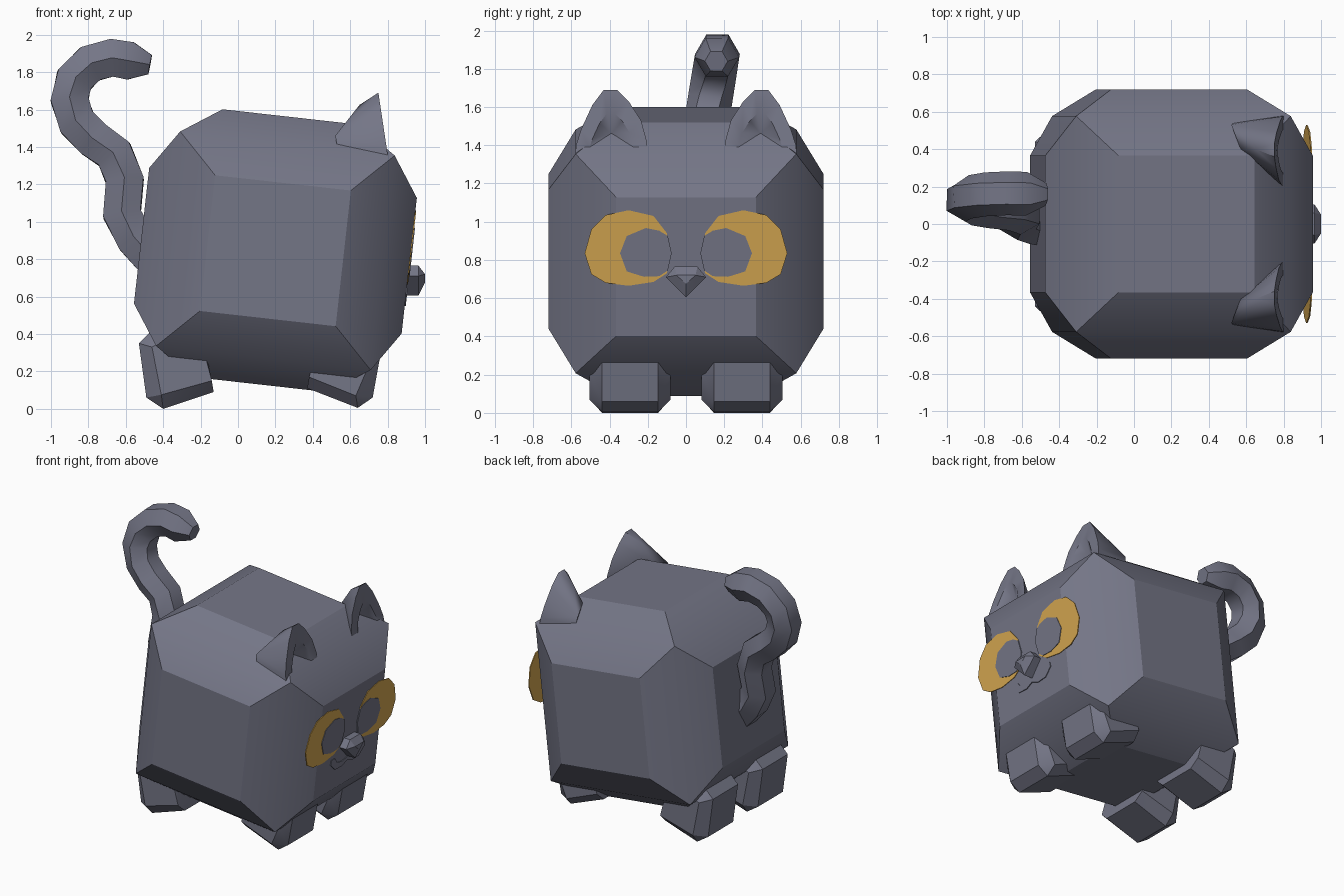
import bpy, bmesh, math
from mathutils import Vector, Matrix

if "Cube" in bpy.data.objects:
    bpy.data.objects.remove(bpy.data.objects["Cube"])


def material(name, rgb):
    m = bpy.data.materials.new(name)
    m.diffuse_color = (*rgb, 1)
    m.use_nodes = True
    m.node_tree.nodes["Principled BSDF"].inputs["Base Color"].default_value = m.diffuse_color
    return m


GREY = material("slate_grey", (0.175, 0.18, 0.24))
AMBER = material("amber", (0.65, 0.38, 0.08))


def finish(bm, name, mat, angle=30):
    bmesh.ops.recalc_face_normals(bm, faces=bm.faces[:])
    me = bpy.data.meshes.new(name)
    bm.to_mesh(me)
    bm.free()
    me.materials.append(mat)
    ob = bpy.data.objects.new(name, me)
    bpy.context.collection.objects.link(ob)
    bpy.ops.object.select_all(action='DESELECT')
    ob.select_set(True)
    bpy.context.view_layer.objects.active = ob
    bpy.ops.object.shade_smooth_by_angle(angle=math.radians(angle))
    return ob


def hull(points):
    """Convex faceted solid around a few points."""
    bm = bmesh.new()
    for p in points:
        bm.verts.new(p)
    bmesh.ops.convex_hull(bm, input=bm.verts[:])
    loose = [v for v in bm.verts if not v.link_faces]
    bmesh.ops.delete(bm, geom=loose, context='VERTS')
    bmesh.ops.dissolve_limit(bm, angle_limit=math.radians(3),
                             verts=bm.verts[:], edges=bm.edges[:])
    return bm


def face_x(z):
    """x of the tilted face plane at height z."""
    return 0.916 + (z - 0.765) * 0.112


def plate(name, outline, low, high, mat):
    """Thin plate lying on the face, outline given as (y, z)."""
    bm = bmesh.new()
    f = bm.faces.new([bm.verts.new((face_x(z) + low, y, z)) for y, z in outline])
    new = bmesh.ops.extrude_face_region(bm, geom=[f])['geom']
    bmesh.ops.translate(bm, vec=(high - low, 0, 0),
                        verts=[v for v in new if isinstance(v, bmesh.types.BMVert)])
    finish(bm, name, mat)


# body: chamfered cube leaning forward
pts = []
for sx in (1, -1):
    for sy in (1, -1):
        for sz in (1, -1):
            for p in ((.577, .577, .577), (.72, .365, .365),
                      (.365, .72, .365), (.365, .365, .72)):
                pts.append((p[0] * sx, p[1] * sy, p[2] * sz))
bm = hull(pts)
tilt = Matrix.Translation((0.2, 0, 0.845)) @ Matrix.Rotation(math.radians(6.4), 4, 'Y')
bmesh.ops.transform(bm, matrix=tilt, verts=bm.verts[:])
finish(bm, "body", GREY)

# legs: side profiles (x, z) for the narrow and the wide part of each foot
LEGS = {
    "front_leg": ([(.37, .11), (.64, .005), (.72, .06), (.76, .28), (.6, .45), (.42, .35)],
                  [(.38, .17), (.63, .07), (.69, .21), (.58, .40), (.42, .30)]),
    "back_leg": ([(-.13, .09), (-.40, 0), (-.49, .06), (-.53, .35), (-.47, .41), (-.18, .35)],
                 [(-.14, .15), (-.41, .075), (-.46, .33), (-.40, .36), (-.18, .30)]),
}
for part, (narrow, wide) in LEGS.items():
    for s, side in ((1, "left"), (-1, "right")):
        pts = [(x, s * 0.2925 + w, z)
               for prof, half in ((narrow, .147), (wide, .2125))
               for x, z in prof for w in (half, -half)]
        finish(hull(pts), f"{part}_{side}", GREY)

# ears: hull with a hollow sunk into the front
EAR = [(.20, 1.34), (.205, 1.42), (.235, 1.53), (.30, 1.63), (.36, 1.69),
       (.43, 1.69), (.49, 1.61), (.55, 1.48), (.575, 1.40), (.58, 1.34)]
for s, side in ((1, "left"), (-1, "right")):
    pts = [(.80 - (z - 1.36) * .15, s * y, z) for y, z in EAR]
    pts += [(.53, s * .54, 1.40), (.52, s * .53, 1.46),
            (.57, s * .40, 1.50), (.65, s * .40, 1.625)]
    bm = hull(pts)
    bmesh.ops.recalc_face_normals(bm, faces=bm.faces[:])
    front = max(bm.faces, key=lambda f: f.normal.x * f.calc_area())
    bmesh.ops.inset_individual(bm, faces=[front], thickness=.001, depth=0)
    c = Vector((.80, s * .39, 1.36))
    outer = [Vector(p) for p in pts[:len(EAR)]]
    for v in front.verts:
        rim = min(outer, key=lambda p: (p - v.co).length)
        v.co = c + (rim - c) * .62
    tip = bmesh.ops.poke(bm, faces=[front])['verts'][0]
    tip.co = (.71, s * .39, 1.46)
    finish(bm, f"ear_{side}", GREY, 40)

# tail: six-sided tube along an S-shaped path that leans sideways
PATH = [(-.45, .80), (-.55, .91), (-.62, 1.04), (-.605, 1.22), (-.66, 1.36), (-.77, 1.44),
        (-.86, 1.53), (-.90, 1.65), (-.875, 1.76), (-.79, 1.845), (-.675, 1.877),
        (-.575, 1.86), (-.47, 1.84)]
path = [Vector((x, (z - .85) * .16, z)) for x, z in PATH]
bm = bmesh.new()
rings = []
for i, p in enumerate(path):
    t = (path[min(i + 1, len(path) - 1)] - path[max(i - 1, 0)]).normalized()
    up = t.cross(Vector((0, 1, 0))).normalized()
    across = up.cross(t)
    r = .06 if i == len(path) - 1 else .117
    rings.append([bm.verts.new(p + r * (math.cos(k * math.pi / 3) * across +
                                        math.sin(k * math.pi / 3) * up)) for k in range(6)])
for a, b in zip(rings, rings[1:]):
    for k in range(6):
        bm.faces.new((a[k], a[(k + 1) % 6], b[(k + 1) % 6], b[k]))
bm.faces.new(rings[0])
bm.faces.new(rings[-1])
finish(bm, "tail", GREY, 35)

# eyes: amber plates with grey pupils
EYE = [(.10, .94), (.17, 1.03), (.30, 1.06), (.42, 1.035), (.495, .96), (.53, .835),
       (.495, .725), (.42, .68), (.30, .665), (.17, .685), (.10, .73), (.08, .835)]
PUPIL = [(.075, .835), (.095, .925), (.14, .953), (.21, .967), (.31, .925), (.345, .835),
         (.31, .74), (.22, .712), (.14, .715), (.095, .745)]
for s, side in ((1, "left"), (-1, "right")):
    plate(f"eye_{side}", [(s * y, z) for y, z in EYE], -.003, .004, AMBER)
    plate(f"pupil_{side}", [(s * y, z) for y, z in PUPIL], .001, .008, GREY)

# mouth: thin wavy strip
half = [(.06, .59), (.12, .60), (.155, .645), (.195, .645), (.20, .61), (.14, .555), (.06, .55)]
mouth = [(0, .605)] + half + [(0, .575)] + [(-y, z) for y, z in reversed(half)]
plate("mouth", mouth, -.002, .005, GREY)

# nose: faceted wedge
NOSE = [(.06, .765), (.105, .71), (0, .605), (-.105, .71), (-.06, .765)]
pts = [(x, y, z) for x in (.89, .965) for y, z in NOSE]
pts += [(1.0, .05, .72), (1.0, -.05, .72), (1.0, 0, .675)]
finish(hull(pts), "nose", GREY)
